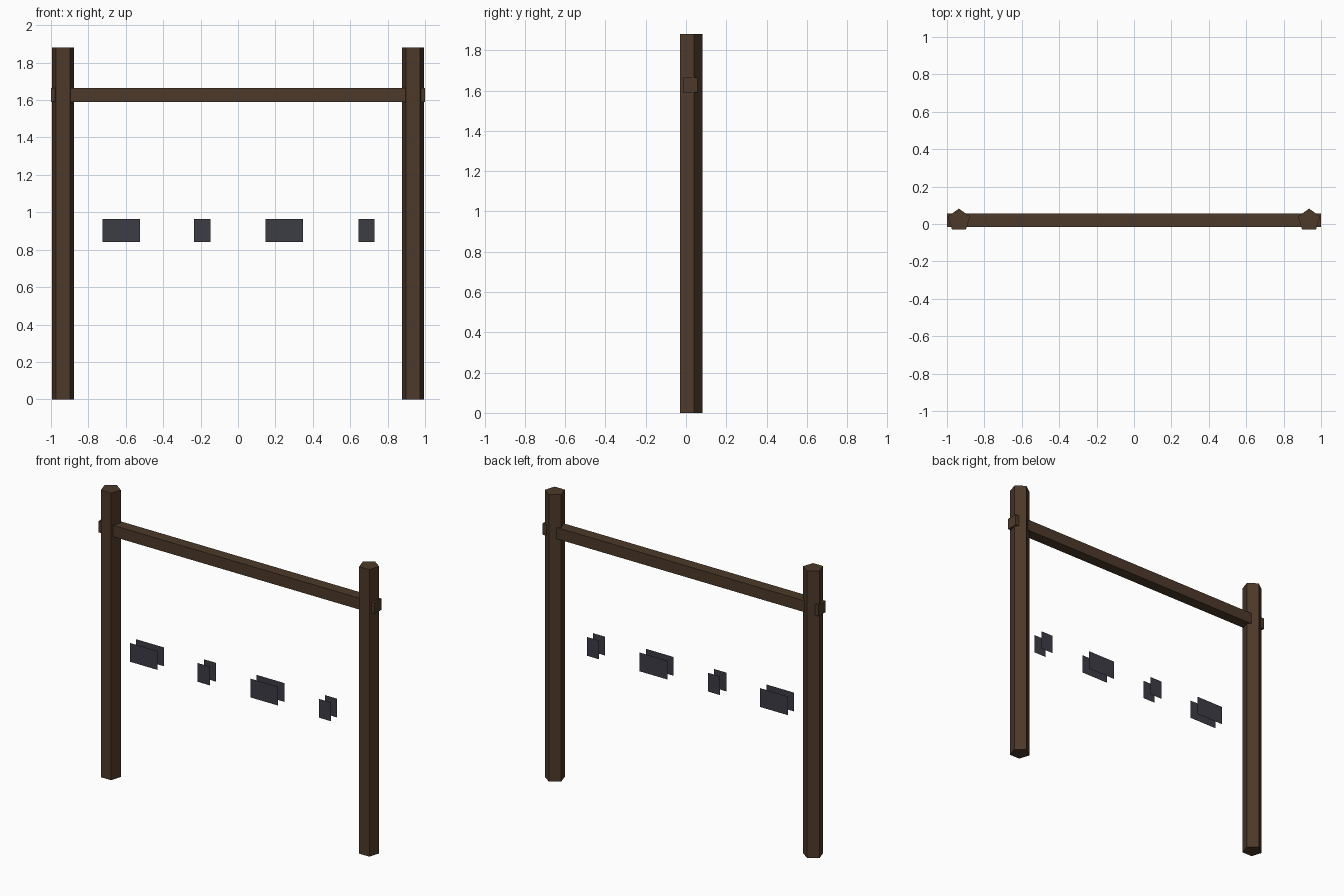
import bpy, bmesh, math
from mathutils import Matrix, Vector

if "Cube" in bpy.data.objects:
    bpy.data.objects.remove(bpy.data.objects["Cube"])


def material(name, rgb):
    m = bpy.data.materials.new(name)
    m.diffuse_color = (*rgb, 1)
    m.use_nodes = True
    m.node_tree.nodes["Principled BSDF"].inputs["Base Color"].default_value = m.diffuse_color
    return m


wood = material("dark_wood", (0.075, 0.042, 0.023))
slate = material("slate", (0.045, 0.045, 0.06))


def finish(bm, name, mat):
    mesh = bpy.data.meshes.new(name)
    bm.to_mesh(mesh)
    bm.free()
    mesh.materials.append(mat)
    ob = bpy.data.objects.new(name, mesh)
    bpy.context.collection.objects.link(ob)
    return ob


POST_H, POST_X, POST_Y, POST_R = 1.88, 0.936, 0.02, 0.0625

# Five-sided posts, flat side to the front and one edge to the back
for side, sx in (("left", -1), ("right", 1)):
    bm = bmesh.new()
    ring = [bm.verts.new((sx * POST_X + POST_R * math.cos(a), POST_Y + POST_R * math.sin(a), 0))
            for a in (math.pi / 2 + i * math.tau / 5 for i in range(5))]
    base = bm.faces.new(ring)
    top = bmesh.ops.extrude_face_region(bm, geom=[base], use_keep_orig=True)["geom"]
    bmesh.ops.translate(bm, vec=(0, 0, POST_H),
                        verts=[g for g in top if isinstance(g, bmesh.types.BMVert)])
    bmesh.ops.recalc_face_normals(bm, faces=bm.faces)
    finish(bm, side + "_post", wood)

# Square crossbeam running through both posts
bm = bmesh.new()
bmesh.ops.create_cube(bm, size=1, matrix=Matrix.Translation((0, POST_Y, 1.628))
                      @ Matrix.Diagonal((2.0, 0.072, 0.074, 1)))
finish(bm, "crossbeam", wood)

# Floating thin panels, each a front and a back sheet
Z0, Z1 = 0.842, 0.965
for i, (x0, x1) in enumerate(((-0.725, -0.525), (-0.235, -0.147), (0.148, 0.348), (0.643, 0.731))):
    bm = bmesh.new()
    for y, out in ((-0.082, -1), (-0.018, 1)):
        pts = [(x0, y, Z0), (x1, y, Z0), (x1, y, Z1), (x0, y, Z1)]
        bm.faces.new([bm.verts.new(Vector(p)) for p in pts[::-out]])
    finish(bm, f"panel_{i + 1}", slate)
